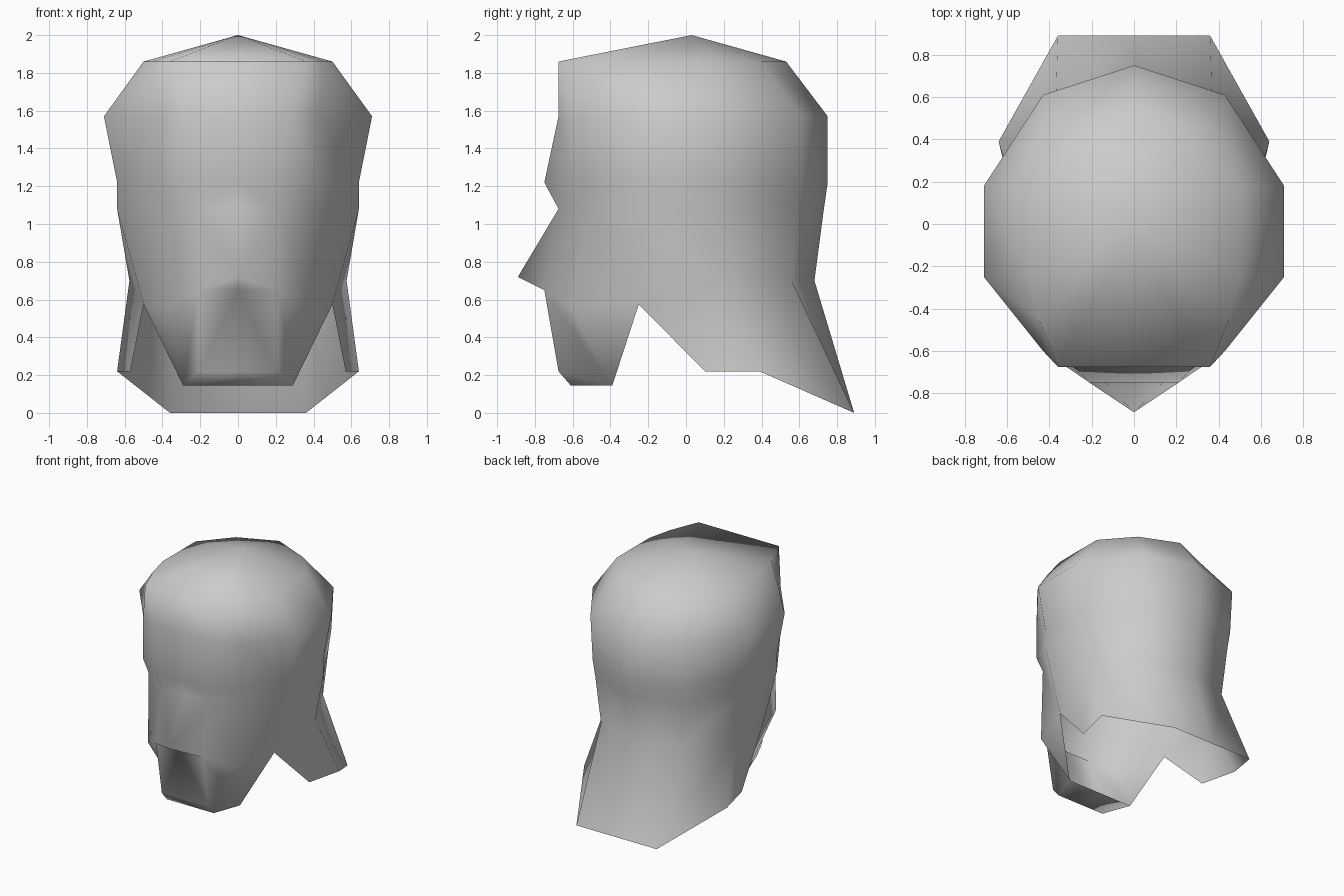
import bpy
import bmesh

default_cube = bpy.data.objects.get("Cube")
if default_cube:
    bpy.data.objects.remove(default_cube, do_unlink=True)

# One plain matte grey for the whole shell
grey = bpy.data.materials.new("plain_grey")
grey.use_nodes = True
colour = (0.6, 0.6, 0.6, 1)
grey.diffuse_color = colour
grey.node_tree.nodes["Principled BSDF"].inputs["Base Color"].default_value = colour

bm = bmesh.new()


def vert(x, y, z):
    return bm.verts.new((x, y, z))


def face(*corners):
    return bm.faces.new(corners)


def half_ring(z, outline):
    """Half a horizontal ring, running from the face centre to the back centre."""
    return [vert(x, y, z) for x, y in outline]


def bridge(upper, lower):
    """Join two rows with quads."""
    for i in range(len(upper) - 1):
        face(upper[i], lower[i], lower[i + 1], upper[i + 1])


# Skull rings: face centre, face edge, cheek, temple, ear, rear corner, back
crown = half_ring(1.86, [(0, -.675), (.36, -.675), (.45, -.45), (.5, -.25),
                         (.5, .17), (.3, .4), (0, .53)])
forehead = half_ring(1.57, [(0, -.675), (.28, -.675), (.43, -.6), (.71, -.25),
                            (.71, .18), (.43, .61), (0, .75)])
brow = half_ring(1.22, [(0, -.75), (.21, -.75), (.43, -.6), (.64, -.25),
                        (.64, .18), (.41, .61), (0, .75)])
eyes = half_ring(1.08, [(0, -.675), (.21, -.675), (.43, -.53), (.64, -.25),
                        (.64, .18), (.4, .59), (0, .73)])
bridge(crown, forehead)
bridge(forehead, brow)
bridge(brow, eyes)

# Shallow pointed roof of the skull
apex = vert(0, .03, 2)
for first, second in zip(crown, crown[1:]):
    face(apex, first, second)

# Nose wedge
eye_mid, eye_edge, eye_cheek, eye_temple, eye_ear, eye_rear, eye_back = eyes
tip = vert(0, -.89, .72)
lip_mid = vert(0, -.75, .65)
lip = vert(.21, -.75, .65)
face(eye_mid, tip, eye_edge)
face(eye_edge, tip, lip)
face(tip, lip_mid, lip)

# Cheek and jaw
cheek = vert(.38, -.61, .56)
notch = vert(.5, -.25, .575)
chin_mid, chin = half_ring(.22, [(0, -.675), (.21, -.675)])
base_mid, base = half_ring(.145, [(0, -.61), (.21, -.61)])
jaw_mid, jaw = half_ring(.145, [(0, -.39), (.29, -.39)])
face(eye_edge, lip, cheek, eye_cheek)
face(eye_cheek, cheek, notch, eye_temple)
face(lip_mid, chin_mid, chin, lip)
face(lip, chin, jaw, cheek)
face(cheek, jaw, notch)
face(chin_mid, base_mid, base, chin)
face(chin, base, jaw)
face(base_mid, jaw_mid, jaw, base)

# Nape and flared neck flap
nape_side, nape_rear, nape_back = half_ring(.7, [(.575, .17), (.37, .56), (0, .68)])
flap_front, flap_side = half_ring(.22, [(.57, .1), (.64, .39)])
flap_rear, flap_back = half_ring(0, [(.36, .89), (0, .89)])
face(eye_temple, notch, nape_side, eye_ear)
bridge([eye_ear, eye_rear, eye_back], [nape_side, nape_rear, nape_back])
face(notch, flap_front, nape_side)
face(nape_side, flap_front, flap_side)
bridge([nape_side, nape_rear, nape_back], [flap_side, flap_rear, flap_back])

bmesh.ops.recalc_face_normals(bm, faces=bm.faces)
# The shell is open, so point it outward by testing the forehead
bm.faces.ensure_lookup_table()
if bm.faces[0].normal.y > 0:
    bmesh.ops.reverse_faces(bm, faces=bm.faces)
for polygon in bm.faces:
    polygon.smooth = True

# Mirror the half across the centre plane
mesh = bpy.data.meshes.new("head_shell")
bm.to_mesh(mesh)
bm.free()
mesh.materials.append(grey)
head = bpy.data.objects.new("head_shell", mesh)
bpy.context.collection.objects.link(head)
mirror = head.modifiers.new("mirror_halves", "MIRROR")
mirror.use_axis[0] = True
mirror.use_clip = True
mirror.merge_threshold = 0.001
